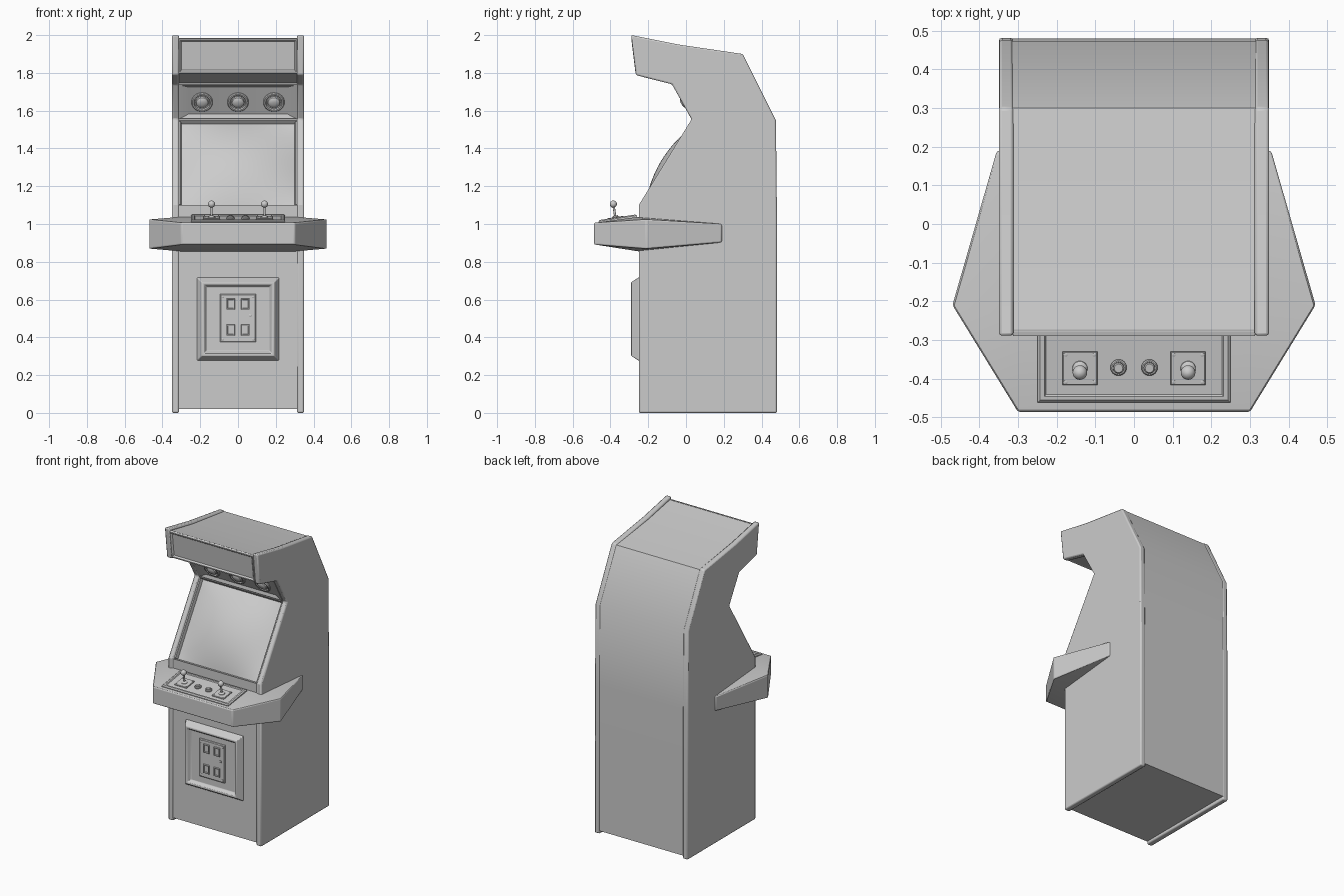
import bpy, bmesh
from math import sin, cos, pi, atan2, radians
from mathutils import Matrix

if "Cube" in bpy.data.objects:
    bpy.data.objects.remove(bpy.data.objects["Cube"])


def finish(name, bm, frame=None, bevel=0, smooth=30):
    bmesh.ops.recalc_face_normals(bm, faces=bm.faces)
    me = bpy.data.meshes.new(name)
    bm.to_mesh(me)
    bm.free()
    for p in me.polygons:
        p.use_smooth = True
    me.set_sharp_from_angle(angle=radians(smooth))
    ob = bpy.data.objects.new(name, me)
    bpy.context.collection.objects.link(ob)
    if frame:
        ob.matrix_world = frame
    if bevel:
        b = ob.modifiers.new("bevel", 'BEVEL')
        b.width, b.segments, b.limit_method = bevel, 2, 'ANGLE'
        b.angle_limit = radians(40)
    return ob


def prism(name, profile, x0, x1, bevel=0):
    """Extrude a (y, z) profile along x."""
    bm = bmesh.new()
    face = bm.faces.new([bm.verts.new((x0, y, z)) for y, z in profile])
    ext = bmesh.ops.extrude_face_region(bm, geom=[face])
    for v in ext['geom']:
        if isinstance(v, bmesh.types.BMVert):
            v.co.x = x1
    return finish(name, bm, bevel=bevel)


def surface(y, z, angle):
    """Local frame: x stays x, local y runs up the surface, local z points out."""
    return Matrix.Translation((0, y, z)) @ Matrix.Rotation(angle, 4, 'X')


def loft(name, frame, loops, center=(0, 0), sides=4, bevel=0):
    """Stack of loops (rx, ry, z), closed at both ends; 4 sides gives rectangles."""
    bm = bmesh.new()
    rows = []
    for rx, ry, z in loops:
        if sides == 4:
            pts = [(-rx, -ry), (rx, -ry), (rx, ry), (-rx, ry)]
        else:
            pts = [(rx * cos(2 * pi * i / sides), ry * sin(2 * pi * i / sides)) for i in range(sides)]
        rows.append([bm.verts.new((center[0] + x, center[1] + y, z)) for x, y in pts])
    for a, b in zip(rows, rows[1:]):
        for i in range(sides):
            j = (i + 1) % sides
            bm.faces.new((a[i], a[j], b[j], b[i]))
    bm.faces.new(rows[0])
    bm.faces.new(rows[-1])
    return finish(name, bm, frame, bevel)


def lathe(name, frame, center, loops, sides=24):
    return loft(name, frame, [(r, r, z) for r, z in loops], center, sides)


# Cabinet: two side panels and a slightly recessed core
side = [(-.25, 0), (.482, 0), (.482, 1.0), (.476, 1.55), (.30, 1.90), (-.04, 1.95), (-.29, 2.0),
        (-.265, 1.788), (-.075, 1.74), (.03, 1.555), (-.25, 1.10)]
for tag, s in (("left", -1), ("right", 1)):
    prism("side_panel_" + tag, side, s * .312, s * .35, .008)
core = [(-.247, .02), (.480, .02), (.480, 1.0), (.474, 1.55), (.30, 1.894), (-.04, 1.938), (-.278, 1.983),
        (-.255, 1.797), (-.06, 1.747), (.043, 1.562), (.035, 1.548), (.053, 1.527), (-.215, 1.09), (-.247, 1.10)]
prism("cabinet_core", core, -.32, .32)

# Marquee: framed, recessed sign panel
marquee = surface(-.2665, 1.89, atan2(.186, -.023))
loft("marquee_panel", marquee, [(.315, .094, -.005), (.313, .092, .012), (.308, .084, .012), (.298, .076, .003)])

# Curved picture tube in its recess
screen = surface(-.25 + .28 * .5, 1.10 + .455 * .5, atan2(.455, .28))
bm = bmesh.new()
bmesh.ops.create_grid(bm, x_segments=24, y_segments=24, size=1)
for v in bm.verts:
    a, b = v.co.x, v.co.y
    v.co = (a * .302, b * .256, -.032 + .054 * (1 - a * a) * (1 - b * b))
finish("screen", bm, screen)
for tag, s in (("left", -1), ("right", 1)):
    loft("screen_edge_" + tag, screen, [(.010, .258, -.034), (.004, .258, -.008)], (s * .308, 0))

# Speaker panel with three speakers
speaker = surface(-.0085, 1.6545, atan2(.185, -.103))
loft("speaker_frame", speaker, [(.315, .104, -.005), (.315, .104, .016), (.305, .100, .016), (.262, .082, .002)])
for i, x in enumerate((-.19, 0, .19)):
    lathe(f"speaker_{i + 1}", speaker, (x, -.008),
          [(.056, 0), (.056, .008), (.052, .013), (.044, .013), (.040, .006), (.034, .006),
           (.031, .014), (.022, .020), (.010, .023)], 32)

# Control deck: six-sided wedge with a raised middle, mirrored across x
bm = bmesh.new()
half = [(.355, .19, .903, 1.0), (.47, -.21, .870, 1.024), (.30, -.487, .892, 1.006), (.30, -.25, .855, 1.038)]
grid = {(s, k, i): bm.verts.new((s * p[0], p[1], p[2 + k]))
        for s in (-1, 1) for k in (0, 1) for i, p in enumerate(half)}
for k in (0, 1):
    for a, b in ((2, 3), (3, 0)):
        bm.faces.new([grid[key] for key in ((-1, k, a), (1, k, a), (1, k, b), (-1, k, b))])
    for s in (-1, 1):
        for a, b in ((0, 1), (1, 2)):
            bm.faces.new([grid[s, k, i] for i in (a, b, 3)])
for s in (-1, 1):
    for a, b in ((0, 1), (1, 2)):
        bm.faces.new((grid[s, 0, a], grid[s, 0, b], grid[s, 1, b], grid[s, 1, a]))
for i in (0, 2):
    bm.faces.new((grid[-1, 0, i], grid[1, 0, i], grid[1, 1, i], grid[-1, 1, i]))
finish("control_deck", bm, bevel=.007, smooth=20)

# Control plate with joysticks and buttons
deck = surface(-.36, 1.022, .15)
loft("control_plate", deck, [(.25, .102, -.012), (.25, .102, .008), (.243, .095, .014),
                             (.232, .085, .014), (.228, .081, .008)])
for tag, s in (("left", -1), ("right", 1)):
    x = s * .14
    loft("joystick_plate_" + tag, deck, [(.045, .044, .006), (.045, .044, .013), (.043, .042, .015)], (x, -.012))
    for i in range(4):
        c = (x + (.037 if i % 2 else -.037), -.012 + (.036 if i > 1 else -.036))
        lathe(f"joystick_screw_{tag}_{i + 1}", deck, c, [(.005, .014), (.005, .017), (.003, .018)], 10)
    ball = [(.019 * sin(pi * t / 10), .086 - .019 * cos(pi * t / 10)) for t in range(2, 10)]
    lathe("joystick_" + tag, deck, (x, -.012),
          [(.020, .014), (.019, .018), (.012, .023), (.006, .025), (.006, .069)] + ball + [(.001, .105)], 20)
    lathe("button_" + tag, deck, (s * .04, -.01),
          [(.021, .006), (.021, .015), (.018, .018), (.015, .018), (.014, .016), (.014, .022), (.011, .025)])

# Coin door: bevelled frame, inner plate, four coin slots, screws and lock
front = surface(-.247, .497, pi / 2)
loft("coin_door_frame", front, [(.216, .219, -.005), (.216, .219, .006), (.192, .195, .043), (.180, .183, .043),
                                (.166, .169, .022)], bevel=.003)
loft("coin_plate", front, [(.095, .128, .02), (.095, .128, .029), (.090, .123, .033)], (0, .005))
for i in range(4):
    sx, sz = (-1, 1)[i % 2], (-1, 1)[i // 2]
    loft(f"coin_slot_{i + 1}", front, [(.023, .030, .03), (.021, .028, .042), (.016, .023, .042), (.014, .021, .035)],
         (sx * .039, .010 + sz * .069))
    lathe(f"coin_plate_screw_{i + 1}", front, (sx * .080, .005 + sz * .112), [(.007, .03), (.007, .036), (.004, .038)], 12)
lathe("coin_door_lock", front, (.065, .018), [(.008, .03), (.008, .038), (.005, .040)], 16)
